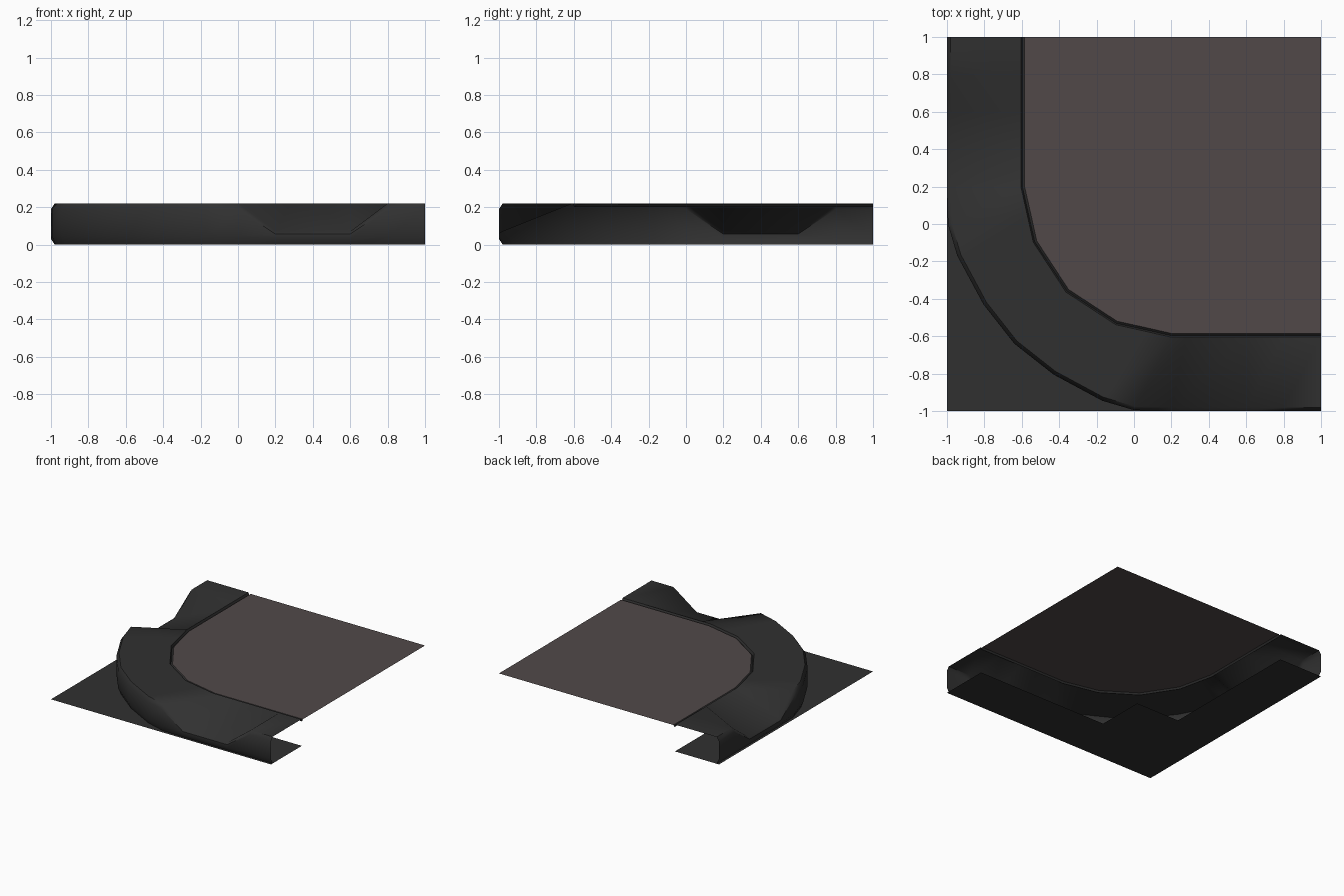
import bpy, bmesh
from mathutils import Vector

if "Cube" in bpy.data.objects:
    bpy.data.objects.remove(bpy.data.objects["Cube"])


def material(name, rgb):
    m = bpy.data.materials.new(name)
    m.diffuse_color = (*rgb, 1)
    m.use_nodes = True
    m.node_tree.nodes["Principled BSDF"].inputs["Base Color"].default_value = m.diffuse_color
    return m


asphalt = material("dark asphalt", (0.03, 0.03, 0.03))
kerb_grey = material("dark kerb", (0.03, 0.03, 0.03))
paving_brown = material("brown paving", (0.082, 0.066, 0.066))


def make(name, bm, mat):
    mesh = bpy.data.meshes.new(name)
    bm.normal_update()
    bm.to_mesh(mesh)
    bm.free()
    ob = bpy.data.objects.new(name, mesh)
    bpy.context.collection.objects.link(ob)
    mesh.materials.append(mat)
    return ob


# Stations along the kerb, from the right end to the diagonal:
# outer x, outer y, inner x, inner y, height of the outer lip
HALF = [
    (1.00, -1.00, 1.00, -0.585, 0.22),
    (0.80, -1.00, 0.80, -0.585, 0.22),
    (0.60, -1.00, 0.60, -0.585, 0.07),
    (0.20, -1.00, 0.28, -0.585, 0.07),
    (0.00, -0.995, 0.20, -0.585, 0.22),
    (-0.17, -0.945, 0.055, -0.552, 0.22),
    (-0.43, -0.805, -0.09, -0.52, 0.22),
    (-0.64, -0.64, -0.35, -0.35, 0.22),
]
# Mirror across the diagonal for the left side
stations = HALF + [(oy, ox, iy, ix, h) for ox, oy, ix, iy, h in reversed(HALF[:-1])]


def inward(p):
    # straight runs point square to the edge, the bend points at its centre
    return Vector((min(0.0, p.x - 0.2), min(0.0, p.y - 0.2))).normalized() * -1


# Kerb: bulged outer face, dropped crossings, groove beside the paving
bm = bmesh.new()
rows, paving_edge = [], []
for ox, oy, ix, iy, h in stations:
    o, i = Vector((ox, oy)), Vector((ix, iy))
    n, m = inward(o), inward(i)
    b = min(0.03, h * 0.2)
    section = [(o + n * 0.02, 0.0), (o, 0.045 if h > 0.1 else 0.03), (o, h - b),
               (o + n * 0.02, h), (i - m * 0.02, 0.22), (i - m * 0.012, 0.2),
               (i, 0.213)]
    rows.append([bm.verts.new((p.x, p.y, z)) for p, z in section])
    paving_edge.append((i.x, i.y, 0.213))
for a, c in zip(rows, rows[1:]):
    for k in range(len(a) - 1):
        bm.faces.new((a[k + 1], c[k + 1], c[k], a[k]))
bmesh.ops.recalc_face_normals(bm, faces=bm.faces)
bm.normal_update()
if sum(f.normal.z * f.calc_area() for f in bm.faces) < 0:
    bmesh.ops.reverse_faces(bm, faces=bm.faces)
kerb = make("kerb", bm, kerb_grey)
bpy.context.view_layer.objects.active = kerb
kerb.select_set(True)
bpy.ops.object.shade_smooth_by_angle(angle=0.7)


def sheet(name, points, mat):
    bm = bmesh.new()
    f = bm.faces.new([bm.verts.new(p) for p in points])
    f.normal_update()
    if f.normal.z < 0:
        f.normal_flip()
    return make(name, bm, mat)


# Raised pavement filling the inside of the bend
sheet("pavement", paving_edge + [(1, 1, 0.213)], paving_brown)

# Stepped road sheet running under the kerb
road = [(-1, -1), (1, -1), (1, -0.6), (-0.2, -0.6), (-0.2, -0.2),
        (-0.6, -0.2), (-0.6, 1), (-1, 1)]
sheet("road", [(x, y, 0) for x, y in road], asphalt)
